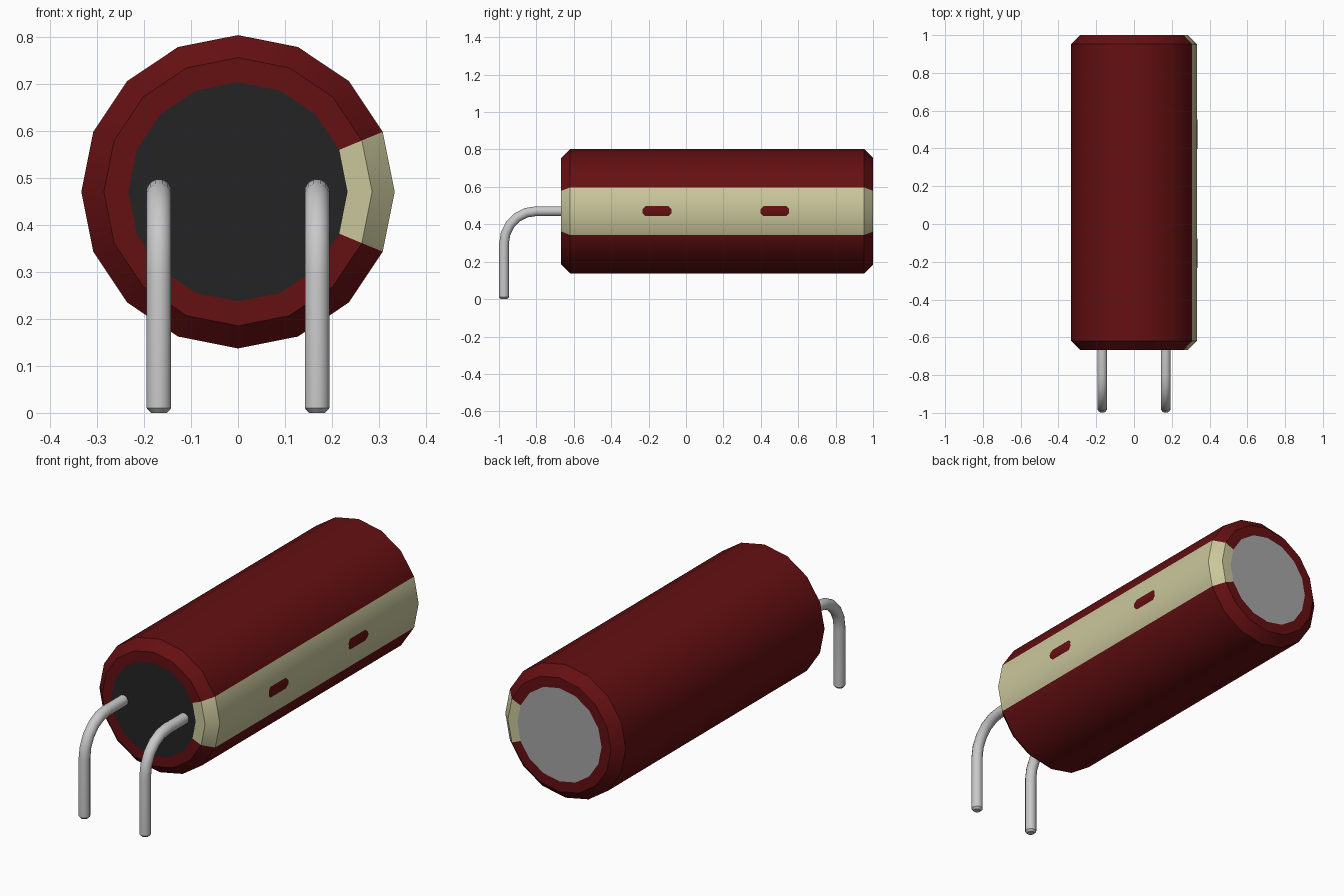
import bpy, bmesh
from math import cos, sin, pi

cube = bpy.data.objects.get("Cube")
if cube:
    bpy.data.objects.remove(cube)

SIDES, AXIS_Z, RADIUS = 16, 0.47, 0.333
FRONT, BACK, CHAMFER = -0.667, 1.0, 0.048


def material(name, color):
    m = bpy.data.materials.new(name)
    m.use_nodes = True
    m.diffuse_color = (*color, 1)
    m.node_tree.nodes["Principled BSDF"].inputs["Base Color"].default_value = (*color, 1)
    return m


red = material("dark red sleeve", (0.13, 0.005, 0.006))
cream = material("cream stripe", (0.59, 0.57, 0.33))
black = material("black rubber", (0.017, 0.017, 0.017))
silver = material("silver leads", (0.58, 0.58, 0.58))
grey = material("grey aluminium", (0.38, 0.38, 0.38))


def finish(name, bm, *mats, angle=30):
    bmesh.ops.recalc_face_normals(bm, faces=bm.faces)
    mesh = bpy.data.meshes.new(name)
    bm.to_mesh(mesh)
    bm.free()
    for m in mats:
        mesh.materials.append(m)
    ob = bpy.data.objects.new(name, mesh)
    bpy.context.collection.objects.link(ob)
    bpy.ops.object.select_all(action='DESELECT')
    ob.select_set(True)
    bpy.context.view_layer.objects.active = ob
    bpy.ops.object.shade_smooth_by_angle(angle=angle * pi / 180)
    return ob


def ring(bm, radius, y, sides=SIDES):
    return [bm.verts.new((radius * cos(2 * pi * i / sides), y,
                          AXIS_Z + radius * sin(2 * pi * i / sides)))
            for i in range(sides)]


def bridge(bm, a, b):
    n = len(a)
    return [bm.faces.new((a[i], a[(i + 1) % n], b[(i + 1) % n], b[i])) for i in range(n)]


# Sleeve: chamfered tube with lips, the two segments facing +x are the stripe
bm = bmesh.new()
lip, edge = 0.233, RADIUS - CHAMFER
profile = [(lip, FRONT), (edge, FRONT), (RADIUS, FRONT + CHAMFER),
           (RADIUS, BACK - CHAMFER), (edge, BACK), (lip, BACK)]
rings = [ring(bm, r, y) for r, y in profile]
for a, b in zip(rings, rings[1:]):
    for i, f in enumerate(bridge(bm, a, b)):
        f.material_index = 1 if i in (0, SIDES - 1) else 0
finish("sleeve", bm, red, cream)

# End discs, flush with the sleeve lips
for name, y, mat in (("front_seal", FRONT, black), ("back_cap", BACK, grey)):
    bm = bmesh.new()
    bm.faces.new(ring(bm, lip, y))
    ob = finish(name, bm, mat)
    if ob.data.polygons[0].normal.y * y < 0:
        ob.data.flip_normals()

# Minus marks: thin plates folded over the ridge of the stripe
slope = (1 - cos(2 * pi / SIDES)) / sin(2 * pi / SIDES)
half_len, half_h, cut = 0.077, 0.027, 0.016
for name, y in (("front_minus_mark", -0.155), ("back_minus_mark", 0.475)):
    bm = bmesh.new()
    rows = []
    for dz in (-half_h, -half_h + cut, 0, half_h - cut, half_h):
        w = half_len - (cut if abs(dz) == half_h else 0)
        x = RADIUS + 0.002 - abs(dz) * slope
        rows.append([bm.verts.new((x, y + s * w, AXIS_Z + dz)) for s in (-1, 1)])
    for a, b in zip(rows, rows[1:]):
        bm.faces.new((a[0], a[1], b[1], b[0]))
    ob = finish(name, bm, red)
    if ob.data.polygons[0].normal.x < 0:
        ob.data.flip_normals()

# Leads: round wire bent down a quarter turn, with a chamfered tip
WIRE, LEAD_Y, BEND, STEPS, LEAD_SIDES = 0.027, -0.973, 0.172, 5, 12
BEND_Z = AXIS_Z - BEND
path = [(FRONT + 0.02, AXIS_Z, 0, WIRE)]
for i in range(STEPS + 1):
    t = i / STEPS * pi / 2
    path.append((LEAD_Y + BEND - BEND * sin(t), BEND_Z + BEND * cos(t), t, WIRE))
path += [(LEAD_Y, 0.01, pi / 2, WIRE), (LEAD_Y, 0, pi / 2, WIRE * 0.65)]

for name, x in (("left_lead", 0.168), ("right_lead", -0.168)):
    bm = bmesh.new()
    rings = []
    for y, z, t, r in path:
        loop = []
        for i in range(LEAD_SIDES):
            a = 2 * pi * (i + 0.5) / LEAD_SIDES
            u, v = r * cos(a), r * sin(a)
            loop.append(bm.verts.new((x + u, y - v * sin(t), z + v * cos(t))))
        rings.append(loop)
    for a, b in zip(rings, rings[1:]):
        bridge(bm, a, b)
    bm.faces.new(rings[0])
    bm.faces.new(rings[-1])
    finish(name, bm, silver, angle=35)
